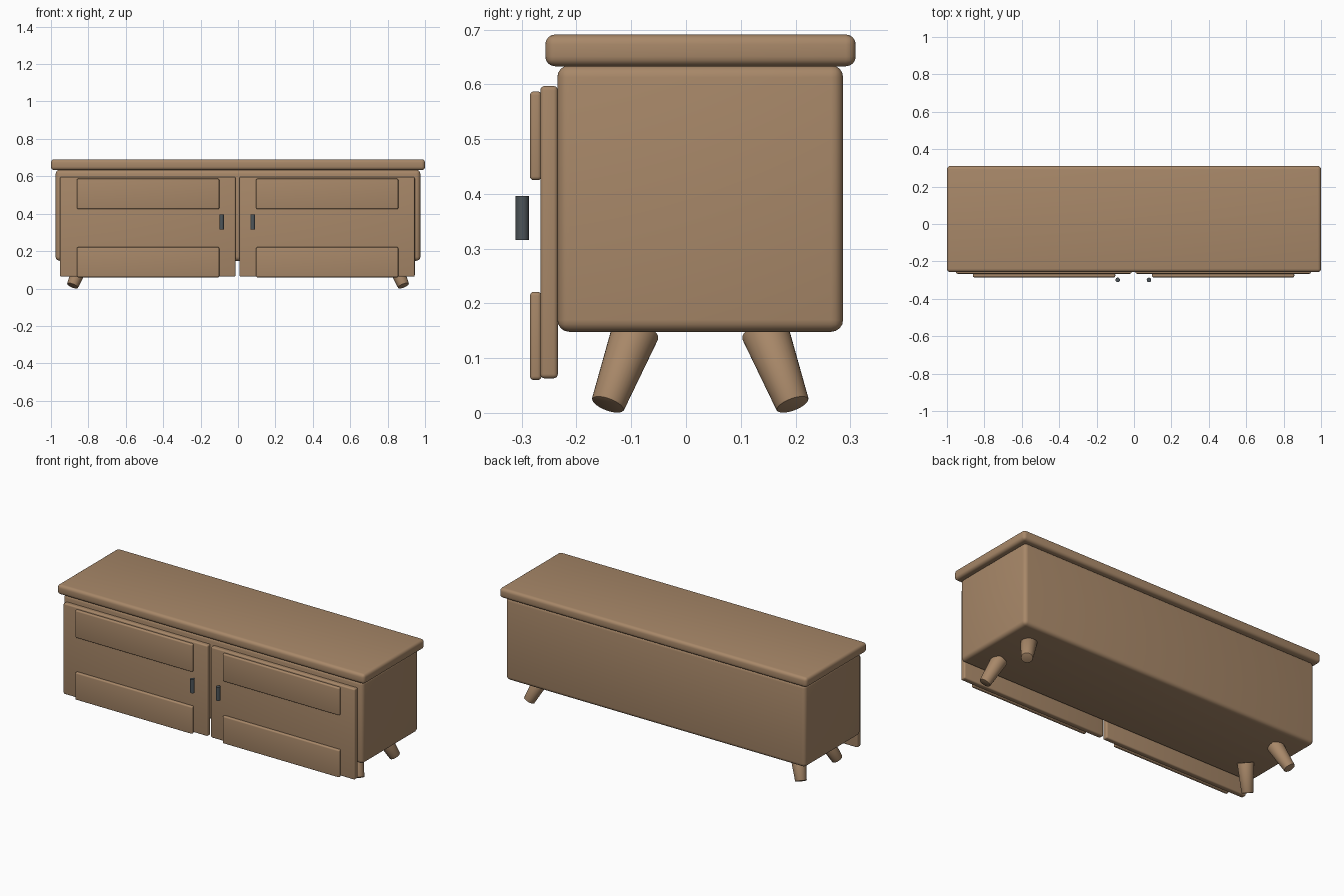
import bpy
from mathutils import Vector

cube = bpy.data.objects.get("Cube")
if cube:
    bpy.data.objects.remove(cube, do_unlink=True)


def material(name, rgb):
    mat = bpy.data.materials.new(name)
    mat.use_nodes = True
    mat.diffuse_color = (*rgb, 1)
    mat.node_tree.nodes["Principled BSDF"].inputs["Base Color"].default_value = (*rgb, 1)
    return mat


wood = material("warm wood", (0.39, 0.245, 0.14))
metal = material("dark metal", (0.075, 0.09, 0.1))


def finish(obj, name, mat, bevel, segments=4):
    obj.name = name
    obj.data.materials.append(mat)
    if bevel:
        mod = obj.modifiers.new("rounded edges", "BEVEL")
        mod.width = bevel
        mod.segments = segments
        mod.limit_method = "ANGLE"
        mod.angle_limit = 0.8
        bpy.ops.object.modifier_apply(modifier=mod.name)
    bpy.ops.object.shade_smooth_by_angle(angle=0.6)
    return obj


def box(name, x, y, z, bevel):
    """Rounded box from its (low, high) extents on each axis."""
    spans = (x, y, z)
    bpy.ops.mesh.primitive_cube_add(size=1, location=[sum(s) / 2 for s in spans])
    obj = bpy.context.object
    obj.scale = [s[1] - s[0] for s in spans]
    bpy.ops.object.transform_apply(location=False, rotation=False, scale=True)
    return finish(obj, name, wood, bevel)


def rod(name, bottom, top, r_bottom, r_top, mat, bevel):
    """Tapered round rod between two points."""
    a, b = Vector(bottom), Vector(top)
    axis = b - a
    bpy.ops.mesh.primitive_cone_add(
        vertices=32, radius1=r_bottom, radius2=r_top, depth=axis.length,
        location=(a + b) / 2, rotation=axis.to_track_quat("Z", "Y").to_euler())
    return finish(bpy.context.object, name, mat, bevel, 2)


# Cabinet and its overhanging top
box("cabinet_body", (-0.975, 0.975), (-0.235, 0.287), (0.148, 0.635), 0.022)
box("table_top", (-1, 1), (-0.257, 0.31), (0.633, 0.691), 0.018)

# Doors, each with two raised panels and a handle
doors = {
    "right": ((-0.952, -0.013), (-0.862, -0.1), -0.087),
    "left": ((0.008, 0.945), (0.097, 0.857), 0.08),
}
for side, (door_x, panel_x, handle_x) in doors.items():
    box(side + "_door", door_x, (-0.266, -0.234), (0.063, 0.597), 0.008)
    box(side + "_upper_panel", panel_x, (-0.285, -0.264), (0.425, 0.587), 0.007)
    box(side + "_lower_panel", panel_x, (-0.285, -0.264), (0.06, 0.221), 0.007)
    rod(side + "_handle", (handle_x, -0.299, 0.316), (handle_x, -0.299, 0.396),
        0.012, 0.012, metal, 0)

# Splayed, tapered legs, mirrored about the middle of the cabinet
mid_y = 0.026
for side, sx in (("left", 1), ("right", -1)):
    for end, sy in (("front", -1), ("back", 1)):
        rod(f"{end}_{side}_leg",
            (sx * 0.885, mid_y + sy * 0.169, 0.0145),
            (sx * 0.828, mid_y + sy * 0.117, 0.152),
            0.031, 0.044, wood, 0.003)
